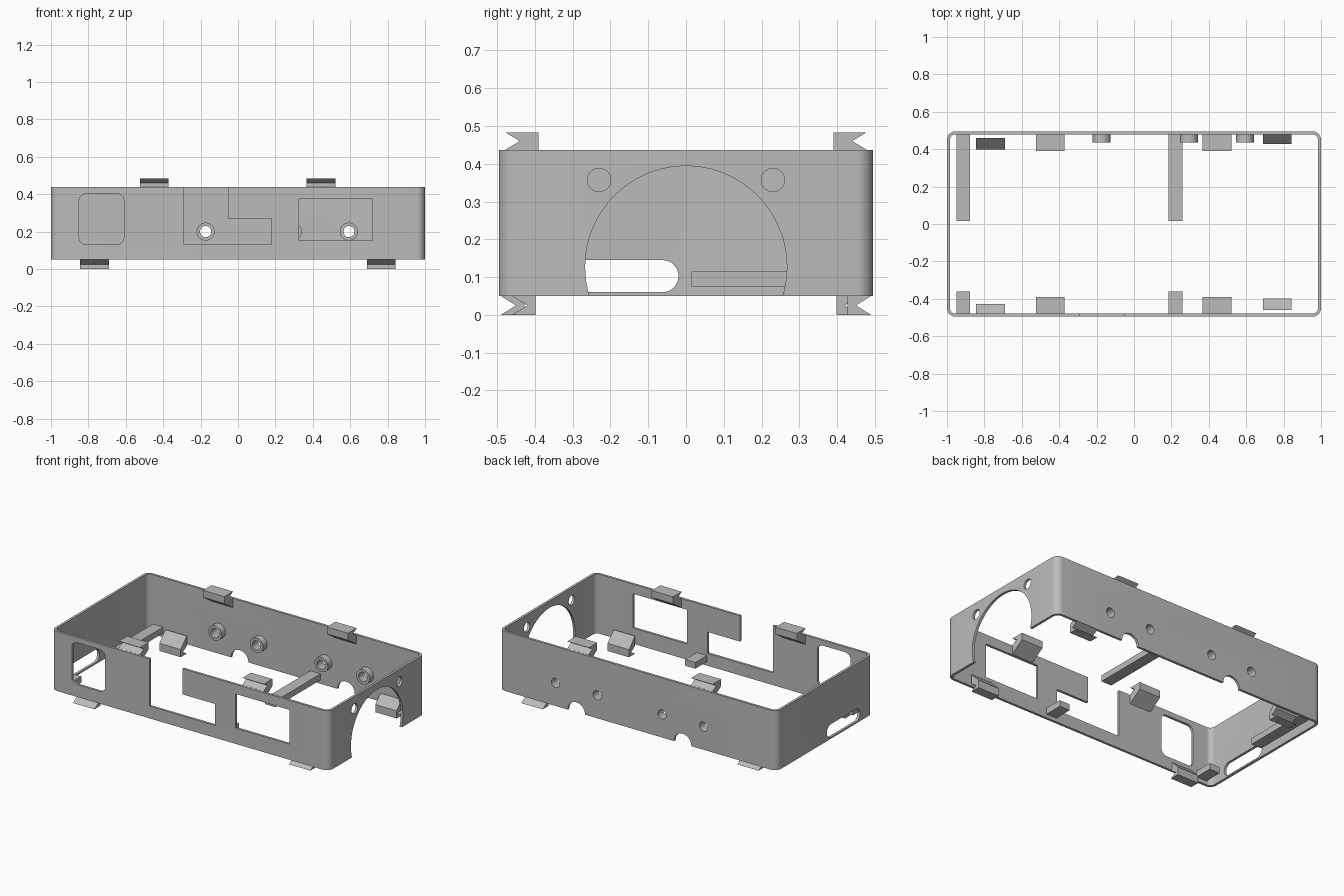
import bpy, bmesh
from math import sin, cos, pi

if "Cube" in bpy.data.objects:
    bpy.data.objects.remove(bpy.data.objects["Cube"])

grey = bpy.data.materials.new("plain grey")
grey.use_nodes = True
colour = (0.5, 0.5, 0.5, 1)
grey.diffuse_color = colour
grey.node_tree.nodes["Principled BSDF"].inputs["Base Color"].default_value = colour


def prism(name, points, axis, lo, hi):
    """Extrude a 2D outline along one axis."""
    place = {"x": lambda a, b, t: (t, a, b),
             "y": lambda a, b, t: (a, t, b),
             "z": lambda a, b, t: (a, b, t)}[axis]
    bm = bmesh.new()
    ends = [[bm.verts.new(place(a, b, t)) for a, b in points] for t in (lo, hi)]
    for ring in ends:
        bm.faces.new(ring)
    n = len(points)
    for i in range(n):
        j = (i + 1) % n
        bm.faces.new((ends[0][i], ends[0][j], ends[1][j], ends[1][i]))
    bmesh.ops.recalc_face_normals(bm, faces=bm.faces)
    mesh = bpy.data.meshes.new(name)
    bm.to_mesh(mesh)
    bm.free()
    mesh.materials.append(grey)
    obj = bpy.data.objects.new(name, mesh)
    bpy.context.collection.objects.link(obj)
    return obj


def rect(a0, a1, b0, b1):
    return [(a0, b0), (a1, b0), (a1, b1), (a0, b1)]


def rounded(a0, a1, b0, b1, r, steps=8):
    corners = [(a1 - r, b1 - r), (a0 + r, b1 - r), (a0 + r, b0 + r), (a1 - r, b0 + r)]
    return [(ca + r * cos(pi / 2 * (k + s / steps)), cb + r * sin(pi / 2 * (k + s / steps)))
            for k, (ca, cb) in enumerate(corners) for s in range(steps + 1)]


def circle(a, b, r, n=32):
    return [(a + r * cos(2 * pi * i / n), b + r * sin(2 * pi * i / n)) for i in range(n)]


def cut(obj, points, axis, lo, hi):
    """Remove a prism from an object and discard the cutter."""
    cutter = prism("cutter", points, axis, lo, hi)
    mod = obj.modifiers.new("cut", "BOOLEAN")
    mod.operation, mod.solver, mod.object = "DIFFERENCE", "EXACT", cutter
    bpy.context.view_layer.update()
    mesh = bpy.data.meshes.new_from_object(
        obj.evaluated_get(bpy.context.evaluated_depsgraph_get()))
    obj.modifiers.clear()
    obj.data = mesh
    bpy.data.objects.remove(cutter)


# Open rectangular wall ring
BOTTOM, TOP, HALF_Y, WALL = 0.05, 0.437, 0.495, 0.016
INNER = HALF_Y - WALL
frame = prism("wall_frame", rounded(-1, 1, -HALF_Y, HALF_Y, 0.045), "z", BOTTOM, TOP)
cut(frame, rounded(-1 + WALL, 1 - WALL, -INNER, INNER, 0.03), "z", 0, 1)

# Front wall openings
front = ("y", -0.6, -0.44)
cut(frame, rounded(-0.85, -0.61, 0.13, 0.403, 0.04), *front)
cut(frame, [(-0.29, 0.13), (0.18, 0.13), (0.18, 0.27),
            (-0.053, 0.27), (-0.053, 0.6), (-0.29, 0.6)], *front)
cut(frame, rect(0.327, 0.718, 0.152, 0.375), *front)

# Arch and two round holes in the right-hand wall
side = ("x", 0.94, 1.1)
cut(frame, circle(0, 0.127, 0.267, 72), *side)
for y in (-0.23, 0.23):
    cut(frame, circle(y, 0.357, 0.031), *side)

# Slot in the opposite wall
cut(frame, rounded(-0.36, -0.02, 0.06, 0.145, 0.0424), "x", -1.1, -0.94)

# Back wall: pairs of screw bosses with a notch between each pair
BOSS_Z = 0.2
for group, centre in (("left", 0.443), ("right", -0.323)):
    cut(frame, circle(centre, BOTTOM + 0.002, 0.062), "y", 0.44, 0.6)
    for i, x in enumerate((centre - 0.15, centre + 0.15)):
        cut(frame, circle(x, BOSS_Z, 0.03), "y", 0.44, 0.6)
        boss = prism(f"{group}_boss_{i + 1}", circle(x, BOSS_Z, 0.048), "y", 0.437, INNER + 0.001)
        cut(boss, circle(x, BOSS_Z, 0.03), "y", 0.4, 0.6)

# Support bars: long ones from the back wall, short ones from the front
for label, x in (("right", -0.913), ("left", 0.222)):
    for kind, y0, y1 in (("long", 0.015, INNER + 0.001), ("short", -INNER - 0.001, -0.36)):
        prism(f"{label}_{kind}_support", rect(x - 0.037, x + 0.037, 0.075, 0.115), "y", y0, y1)


def clip(name, x, inner, notch, tip, edge, end, root):
    """Snap clip: grooved hook outside the rim, sloped foot inside it."""
    prism(name, [(inner, edge), (inner, end), (tip, end), (notch, (edge + end) / 2),
                 (tip, edge), (tip, root)], "x", x - 0.077, x + 0.077)


# Upper clips sit against the inner walls
for x, end in ((-0.448, "right"), (0.443, "left")):
    for s, wall in ((-1, "front"), (1, "back")):
        clip(f"upper_clip_{wall}_{end}", x, s * 0.39, s * 0.44, s * 0.478, TOP, 0.483, 0.378)

# Lower clips: each pair is shifted slightly along y
for x, end, shift in ((-0.768, "right", -0.015), (0.766, "left", 0.015)):
    for s, wall in ((-1, "front"), (1, "back")):
        clip(f"lower_clip_{wall}_{end}", x, s * 0.413 + shift, s * 0.435 + shift,
             s * 0.475 + shift, BOTTOM, 0, 0.115)

# Smooth the rounded surfaces, keep edges sharp
bpy.ops.object.select_all(action="DESELECT")
for obj in bpy.context.collection.objects:
    if obj.type == "MESH":
        obj.select_set(True)
        bpy.context.view_layer.objects.active = obj
bpy.ops.object.shade_smooth_by_angle()
